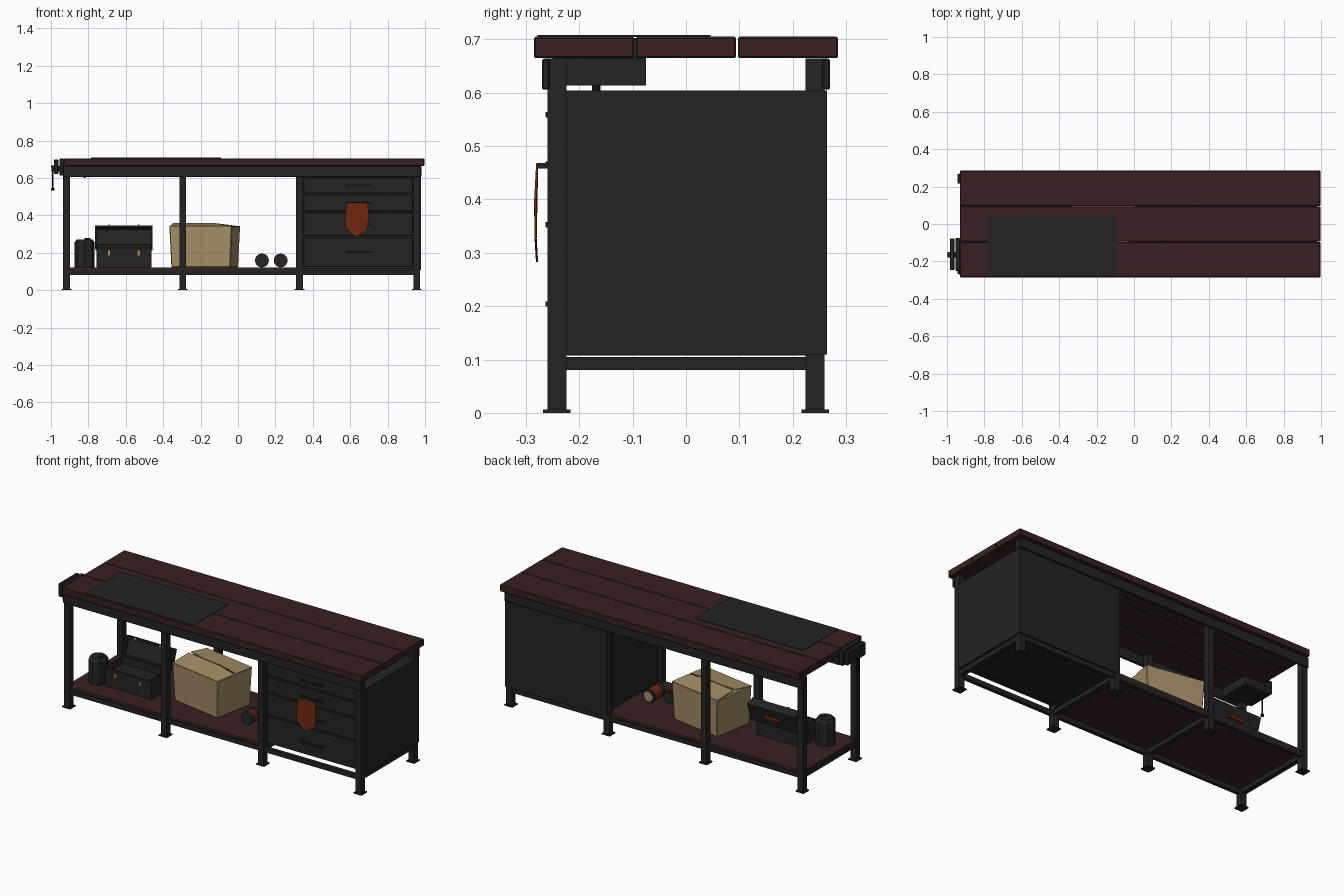
import bpy, bmesh, math
from mathutils import Matrix, Vector

if "Cube" in bpy.data.objects:
    bpy.data.objects.remove(bpy.data.objects["Cube"])

def mat(name, c):
    m = bpy.data.materials.new(name)
    m.diffuse_color = (*c, 1)
    m.use_nodes = True
    m.node_tree.nodes["Principled BSDF"].inputs["Base Color"].default_value = m.diffuse_color
    return m

BLACK = mat("black_steel", (0.017, 0.017, 0.017))
WOOD = mat("dark_red_wood", (0.040, 0.0145, 0.016))
CARD = mat("cardboard", (0.37, 0.27, 0.135))
RAG = mat("rust_cloth", (0.16, 0.020, 0.005))
BRASS = mat("brass", (0.40, 0.25, 0.08))

def finish(name, bm, m, M=None, bevel=0):
    me = bpy.data.meshes.new(name)
    bmesh.ops.recalc_face_normals(bm, faces=bm.faces)
    bm.to_mesh(me)
    bm.free()
    me.materials.append(m)
    o = bpy.data.objects.new(name, me)
    bpy.context.collection.objects.link(o)
    if M is not None:
        o.matrix_world = M
    if bevel:
        b = o.modifiers.new("bevel", 'BEVEL')
        b.width = bevel
        b.segments = 1
    return o

def box(name, x, y, z, m=BLACK, M=None, bevel=0):
    """Box from (min, max) pairs."""
    bm = bmesh.new()
    bmesh.ops.create_cube(bm, size=1)
    for v in bm.verts:
        v.co = [r[0] if c < 0 else r[1] for c, r in zip(v.co, (x, y, z))]
    return finish(name, bm, m, M, bevel)

def cyl(name, a, b, r, m=BLACK, n=16, r2=None):
    """Cylinder or cone between two points."""
    a, b = Vector(a), Vector(b)
    bm = bmesh.new()
    bmesh.ops.create_cone(bm, cap_ends=True, segments=n, radius1=r,
                          radius2=r if r2 is None else r2, depth=(b - a).length)
    q = (b - a).to_track_quat('Z', 'Y').to_matrix().to_4x4()
    bm.transform(Matrix.Translation((a + b) / 2) @ q)
    return finish(name, bm, m)

# Plank top and cutting mat
for i, (a, b) in enumerate([(-.285, -.097), (-.094, .094), (.097, .285)]):
    box(f"top_plank_{i}", (-.93, .996), (a, b), (.665, .705), WOOD, bevel=.003)
box("work_mat", (-.785, -.09), (-.278, .046), (.704, .7085))

# Steel legs with feet, aprons, low rails
LEGS = (-.917, -.296, .329, .955)
for i, x in enumerate(LEGS):
    for s, side in ((-1, "front"), (1, "back")):
        y = s * .242
        box(f"{side}_leg_{i}", (x - .018, x + .018), (y - .018, y + .018), (.004, .664))
        box(f"{side}_foot_{i}", (x - .026, x + .026), (y - .026, y + .026), (0, .006))
    box(f"cross_rail_{i}", (x - .014, x + .014), (-.23, .23), (.08, .105))
for s, side in ((-1, "front"), (1, "back")):
    box(f"{side}_apron", (-.936, .98), (s * .270, s * .256), (.606, .664), bevel=.003)
    box(f"{side}_low_rail", LEGS[::3], (s * .256, s * .236), (.08, .107))

# Wooden shelf over the two open bays
box("shelf", (-.93, .335), (-.252, .252), (.108, .122), WOOD)

# Drawer cabinet
box("cabinet_left_panel", (.336, .346), (-.224, .262), (.110, .604))
box("cabinet_right_panel", (.962, .979), (-.224, .263), (.109, .604))
box("cabinet_back", (.325, .979), (.254, .264), (.109, .604))
box("cabinet_floor", (.34, .97), (-.19, .26), (.109, .118))
box("cabinet_top", (.34, .97), (-.215, .26), (.595, .604))
for i, (a, b) in enumerate([(.125, .283), (.290, .415), (.422, .511), (.518, .600)]):
    z = (a + b) / 2
    box(f"drawer_front_{i}", (.35, .936), (-.235, -.215), (a, b), bevel=.003)
    box(f"drawer_body_{i}", (.36, .926), (-.216, .2), (a + .005, b - .01))
    box(f"drawer_handle_{i}", (.578, .717), (-.263, -.255), (z - .005, z + .005))
    for x in (.583, .712):
        box(f"handle_post_{i}", (x - .005, x + .005), (-.256, -.234), (z - .005, z + .005))

# Cloth hanging from a drawer hook
box("cloth_hook", (.60, .68), (-.28, -.255), (.458, .468))
bm = bmesh.new()
outline = [(.582, .466), (.694, .466), (.700, .40), (.692, .325), (.632, .283), (.576, .335), (.574, .40)]
f = bm.faces.new([bm.verts.new((x, -.281 - .004 * math.sin((z - .28) * 17), z)) for x, z in outline])
r = bmesh.ops.extrude_face_region(bm, geom=[f])
for v in r["geom"]:
    if isinstance(v, bmesh.types.BMVert):
        v.co.y += .004
finish("hanging_cloth", bm, RAG)

# End vise on the left
box("vise_body", (-.93, -.80), (-.25, -.075), (.614, .664))
box("vise_rear_jaw", (-.955, -.931), (-.25, -.075), (.614, .703), bevel=.003)
box("vise_front_jaw", (-.985, -.959), (-.245, -.078), (.622, .700), bevel=.005)
cyl("vise_screw", (-.997, -.165, .650), (-.85, -.165, .650), .014)
cyl("vise_handle", (-.990, -.165, .540), (-.990, -.165, .665), .005, n=10)
for z in (.540, .662):
    cyl("handle_knob", (-.990, -.165, z - .006), (-.990, -.165, z + .006), .009, n=10)
cyl("vise_guide", (-.82, -.17, .60), (-.82, -.17, .62), .006, n=10)

# Cardboard box: flared body, lifted flaps with a dark seam
M = Matrix.Translation((-.178, .018, 0)) @ Matrix.Rotation(math.radians(-10), 4, 'Z')
bm = bmesh.new()
bmesh.ops.create_cube(bm, size=1)
for v in bm.verts:
    k = 1.03 if v.co.z > 0 else .97
    v.co = (v.co.x * .33 * k, v.co.y * .25 * k, .122 if v.co.z < 0 else .342)
finish("carton_body", bm, CARD, M, .004)
for s in (-1, 1):
    bm = bmesh.new()
    pts = [(-.168, .128, .342), (.168, .128, .342), (.168, .008, .344),
           (.06, .004, .358), (-.06, .005, .354), (-.168, .008, .36)]
    f = bm.faces.new([bm.verts.new((x, s * y, z)) for x, y, z in pts])
    r = bmesh.ops.extrude_face_region(bm, geom=[f])
    for v in r["geom"]:
        if isinstance(v, bmesh.types.BMVert):
            v.co.z -= .004
    finish("carton_flap", bm, CARD, M)
box("carton_seam", (-.11, .15), (-.007, .007), (.340, .346), BLACK, M)

# Open toolbox: tub from walls, lid leaning back
X = (-.757, -.462)
box("toolbox_base", X, (-.135, .015), (.122, .135))
box("toolbox_front", X, (-.135, -.127), (.122, .228), bevel=.002)
box("toolbox_back", X, (.007, .015), (.122, .245), bevel=.002)
for x in X:
    a = x if x == X[0] else x - .008
    box("toolbox_end", (a, a + .008), (-.135, .015), (.122, .238))
box("toolbox_rim", (X[0] - .004, X[1] + .004), (-.139, -.125), (.212, .226))
box("toolbox_tray", (-.745, -.474), (-.127, .007), (.19, .20))
L = Matrix.Translation((0, .012, .238)) @ Matrix.Rotation(math.radians(-18), 4, 'X')
W = (-.765, -.458)
box("lid_panel", W, (.042, .050), (0, .112), BLACK, L)
box("lid_top", W, (-.005, .05), (.104, .112), BLACK, L)
box("lid_bottom", W, (-.005, .05), (0, .008), BLACK, L)
for a in (W[0], W[1] - .008):
    box("lid_end", (a, a + .008), (-.005, .05), (0, .112), BLACK, L)
box("lid_handle", (-.66, -.56), (.05, .062), (.045, .06), RAG, L)
for x in (-.69, -.53):
    box("tub_latch", (x - .006, x + .006), (-.143, -.134), (.185, .212), BRASS)
    box("lid_latch", (x - .006, x + .006), (-.006, .004), (.108, .118), BRASS, L)

# Fuel canister
cyl("canister", (-.82, -.11, .122), (-.82, -.11, .255), .054, n=8)
cyl("canister_shoulder", (-.82, -.11, .255), (-.82, -.11, .272), .054, n=8, r2=.042)
cyl("canister_cap", (-.805, -.11, .27), (-.805, -.11, .279), .016, n=10)

# Two spray cans lying on the shelf
for x, y0, y1, end in ((.128, -.105, -.03, BLACK), (.228, -.09, .02, CARD)):
    cyl("can_front_cap", (x, y0, .159), (x, y0 + .025, .159), .037, n=20)
    cyl("can_body", (x, y0 + .025, .159), (x, y1 - .02, .159), .035, RAG, 20)
    cyl("can_back_rim", (x, y1 - .02, .159), (x, y1, .159), .037, n=20)
    cyl("can_back_end", (x, y1 - .002, .159), (x, y1 + .002, .159), .028, end, 20)
